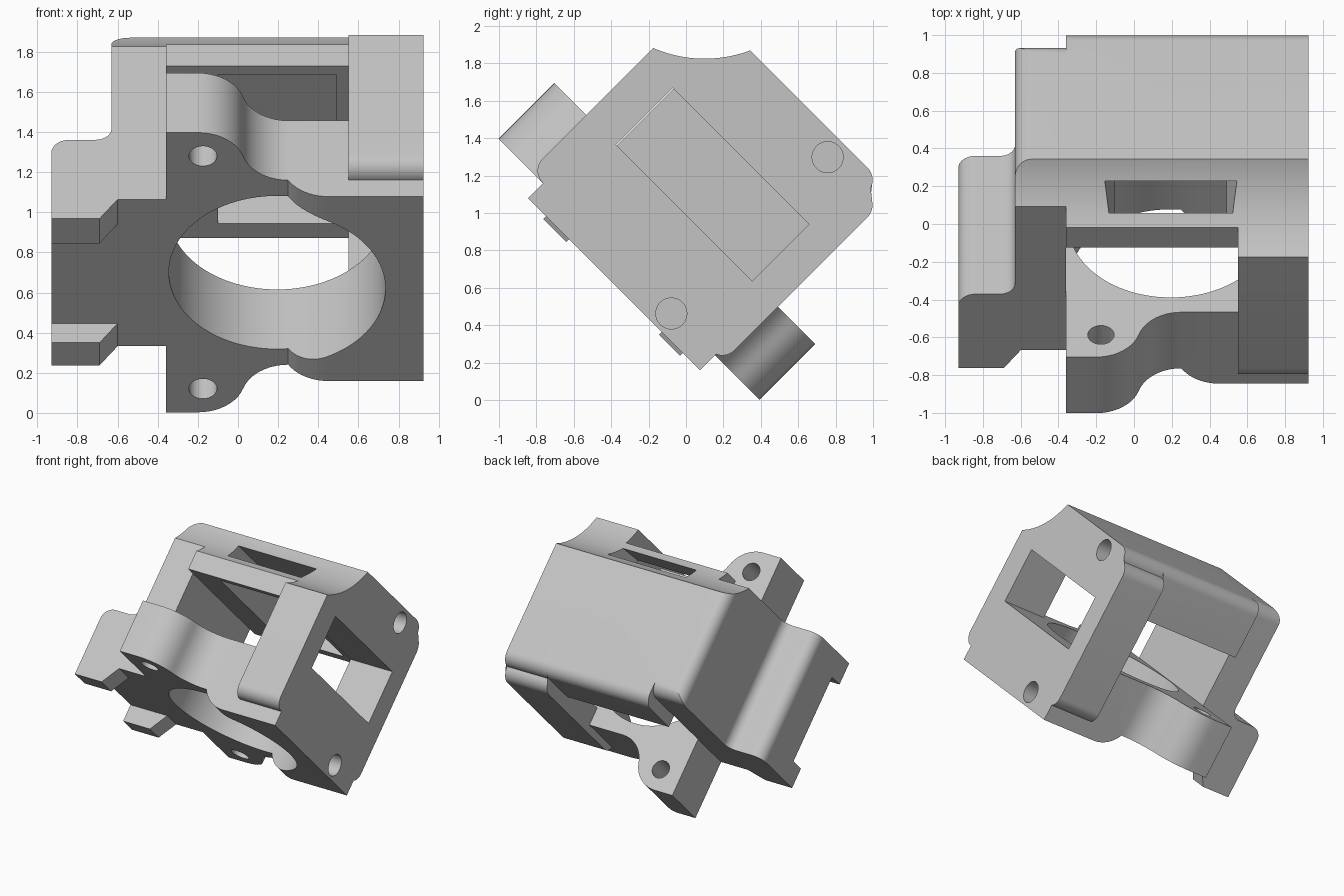
import bpy, bmesh, math
from mathutils import Matrix

cube = bpy.data.objects.get("Cube")
if cube:
    bpy.data.objects.remove(cube, do_unlink=True)

grey = bpy.data.materials.new("light grey")
grey.use_nodes = True
grey.diffuse_color = (0.55, 0.55, 0.55, 1)
grey.node_tree.nodes["Principled BSDF"].inputs["Base Color"].default_value = (0.55, 0.55, 0.55, 1)

TILT = Matrix.Rotation(math.radians(45), 4, 'X')
MID = 0.71          # middle of the bracket's height


def arc(cx, cy, r, start, end, n=10):
    """Points on an arc, angles in degrees."""
    angles = [math.radians(start + (end - start) * i / n) for i in range(n + 1)]
    return [(cx + r * math.cos(a), cy + r * math.sin(a)) for a in angles]


def prism(name, axis, points, low, high):
    """Extrude a profile along one axis; the profile uses the other two axes in order."""
    bm = bmesh.new()
    rings = []
    for d in (low, high):
        ring = []
        for p, q in points:
            co = [p, q]
            co.insert("xyz".index(axis), d)
            ring.append(bm.verts.new(co))
        rings.append(ring)
    n = len(points)
    bm.faces.new(rings[0])
    bm.faces.new(rings[1])
    for i in range(n):
        j = (i + 1) % n
        bm.faces.new((rings[0][i], rings[0][j], rings[1][j], rings[1][i]))
    bmesh.ops.recalc_face_normals(bm, faces=bm.faces)
    mesh = bpy.data.meshes.new(name)
    bm.to_mesh(mesh)
    bm.free()
    mesh.materials.append(grey)
    ob = bpy.data.objects.new(name, mesh)
    bpy.context.collection.objects.link(ob)
    return ob


def box(name, x0, x1, y0, y1, z0, z1):
    return prism(name, "x", [(y0, z0), (y1, z0), (y1, z1), (y0, z1)], x0, x1)


def cylinder(name, axis, cx, cy, r, low, high, n=48):
    return prism(name, axis, arc(cx, cy, r, 0, 360, n)[:-1], low, high)


def combine(target, tool, operation):
    mod = target.modifiers.new(operation.lower(), 'BOOLEAN')
    mod.operation = operation
    mod.solver = 'EXACT'
    mod.object = tool
    bpy.context.view_layer.objects.active = target
    bpy.ops.object.modifier_apply(modifier=mod.name)
    bpy.data.objects.remove(tool, do_unlink=True)


# Front plate with two S-curved mounting ears, mirrored about the middle
ear_low = ([(-0.36, -0.276)] + arc(-0.2, -0.0405, 0.2355, -90, -16.7)
           + arc(0.2512, -0.1755, 0.2355, 163.3, 90)[1:] + [(0.925, 0.06)])
ear_high = [(x, 2 * MID - z) for x, z in reversed(ear_low)]
body = prism("mount_bracket", "y", ear_low + ear_high, 0.28, 0.70)

# Raised front pad with a rounded flank
pad = arc(0.45, 0.396, 0.231, 210, 270) + [(0.925, 0.165), (0.925, 0.4), (0.25, 0.4)]
parts = [prism("front_pad", "z", pad, 0.06, 1.36)]

# Right side wall with rounded corners and a stepped lower rear edge
wall = (arc(0.37, 1.365, 0.09, 180, 90) + [(1.565, 1.455)]
        + arc(1.47, 0.193, 0.095, 0, -90) + arc(1.376, 0.1, 0.095, 0, -90)
        + arc(0.37, 0.095, 0.09, 270, 180))
parts.append(prism("side_wall", "x", wall, 0.55, 0.925))

# Rear wall
rear = [(1.135, 0.098), (1.135, 1.31), (1.565, 1.31)] + arc(1.47, 0.193, 0.095, 0, -90)
parts.append(prism("rear_wall", "x", rear, -0.36, 0.6))

# Left wall and stepped outer flange, lower rear corner rounded off
left = ([(-0.35, 0.28), (-0.35, 0.70), (-0.36, 0.70), (-0.36, 1.565)]
        + arc(-0.54, 1.475, 0.09, 90, 180) + arc(-0.71, 0.78, 0.08, 0, -90)
        + arc(-0.84, 0.61, 0.09, 90, 180) + [(-0.93, 0.28)])
left_wall = prism("left_wall", "z", left, 0.19, 1.225)
corner = [(1.465, 0.1), (1.7, 0.1), (1.7, 0.29)] + arc(1.465, 0.29, 0.1, 0, -90)
combine(left_wall, prism("corner_cutter", "x", corner, -0.8, -0.3), 'DIFFERENCE')
parts.append(left_wall)

# Pair of hooks on the outer flange
hook = [(-0.93, 0.145), (-0.69, 0.145), (-0.6, 0.28), (-0.6, 0.35), (-0.93, 0.35)]
for low, high in ((0.19, 0.35), (1.05, 1.225)):
    parts.append(prism("hook", "z", hook, low, high))

for part in parts:
    combine(body, part, 'UNION')

# Openings: bore, ear holes, side window, scooped edge, rear pocket, blind holes
cutters = [
    cylinder("bore_cutter", "y", 0.195, MID, 0.54, 0.0, 0.705, 96),
    box("window_cutter", 0.5, 1.1, 0.70, 1.13, 0.20, 1.23),
    cylinder("scoop_cutter", "x", 1.849, 1.708, 0.69, -1.2, 1.2, 128),
    prism("pocket_cutter", "z", [(-0.09, 1.08), (0.48, 1.08), (0.545, 1.46), (-0.155, 1.46)],
          0.20, 1.25),
]
for side in (-1, 1):
    cutters.append(cylinder("ear_hole_cutter", "y", -0.175, MID + side * 0.82, 0.07, 0.1, 0.9))
for depth in (0.272, 1.454):
    cutters.append(cylinder("blind_hole_cutter", "x", depth, 0.383, 0.083, 0.72, 1.1))
for cutter in cutters:
    combine(body, cutter, 'DIFFERENCE')

# Tilt onto its lower ear and shade
body.data.transform(TILT)
bpy.ops.object.select_all(action='DESELECT')
body.select_set(True)
bpy.context.view_layer.objects.active = body
bpy.ops.object.shade_smooth_by_angle(angle=math.radians(30))
